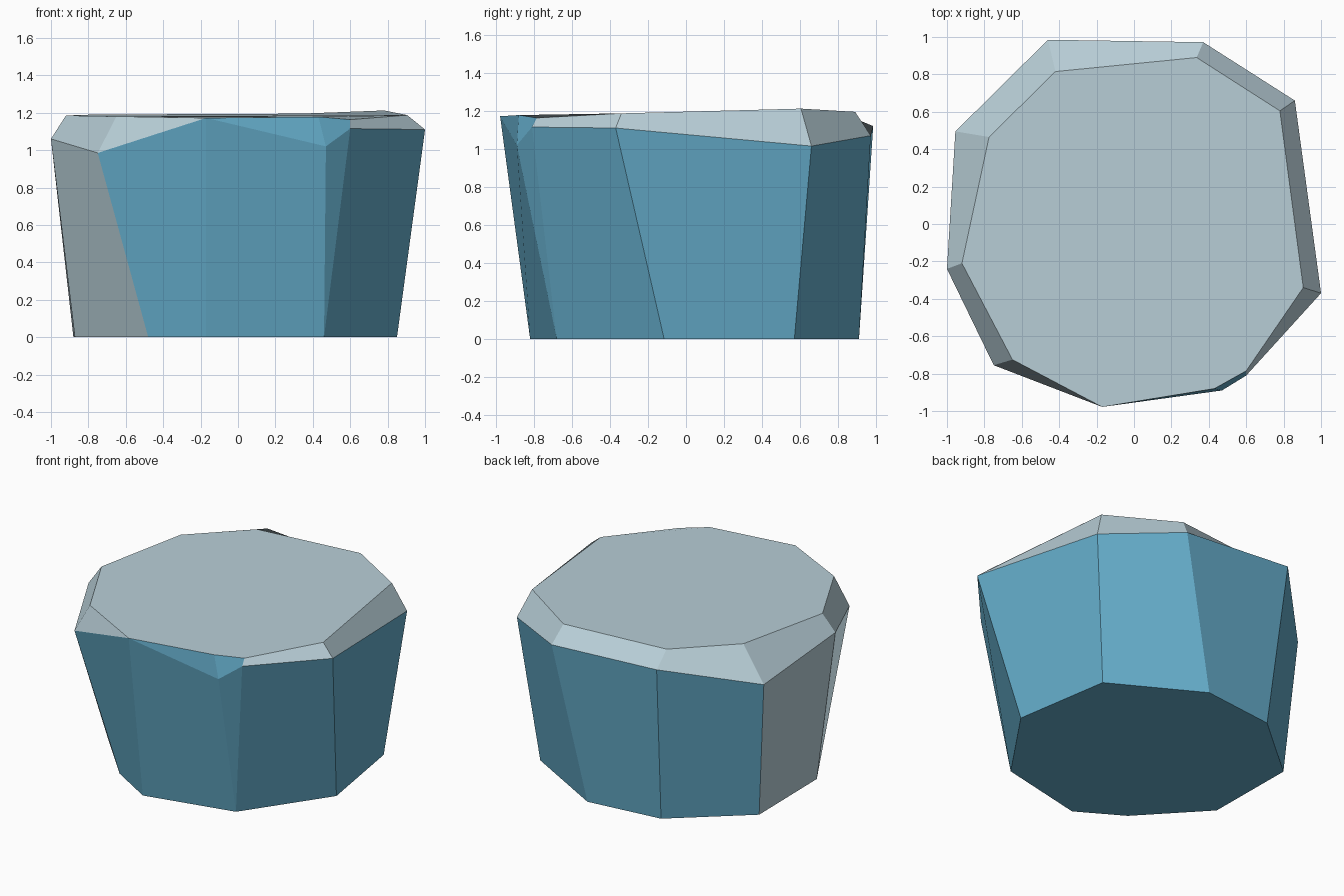
import bpy, bmesh

if "Cube" in bpy.data.objects:
    bpy.data.objects.remove(bpy.data.objects["Cube"])

def material(name, rgb):
    m = bpy.data.materials.new(name)
    m.diffuse_color = (*rgb, 1)
    m.use_nodes = True
    m.node_tree.nodes["Principled BSDF"].inputs["Base Color"].default_value = m.diffuse_color
    return m

# Three irregular rings, counterclockwise from the back: foot (x, y), rim and crown (x, y, z)
foot = [(-.40, .85), (-.88, .44), (-.872, -.215), (-.48, -.635), (-.17, -.82),
        (.46, -.68), (.46, -.68), (.85, -.115), (.74, .57), (.134, .91)]
rim = [(-.46, .985, 1.12), (-.955, .495, .96), (-1, -.24, 1.06), (-.75, -.755, .985),
       (-.17, -.978, 1.172), (.47, -.89, 1.02), (.60, -.81, 1.115), (1, -.37, 1.11),
       (.86, .66, 1.015), (.37, .972, 1.07)]
crown = [(-.42, .815, 1.19), (-.775, .465, 1.19), (-.92, -.21, 1.185), (-.65, -.725, 1.18),
         (-.17, -.978, 1.172), (.43, -.88, 1.178), (.60, -.785, 1.163), (.905, -.34, 1.187),
         (.78, .605, 1.212), (.335, .89, 1.195)]
BLUE, GREY = 0, 1
grey_sides = {1, 2}      # exposed left flank
blue_bevels = {4, 5}     # wall colour reaching the crown at the front

bm = bmesh.new()
b = [bm.verts.new((x, y, 0)) for x, y in foot]
r = [bm.verts.new(p) for p in rim]
t = [bm.verts.new(p) for p in crown]

def face(verts, mat):
    bm.faces.new(verts).material_index = mat

# Side walls and bevel band
for i in range(10):
    j = (i + 1) % 10
    face((b[i], b[j], r[j], r[i]), GREY if i in grey_sides else BLUE)
    face((r[i], r[j], t[j], t[i]), BLUE if i in blue_bevels else GREY)

# Crown and underside
face(t, GREY)
face(b[::-1], BLUE)

# Weld places where the rings touch
bmesh.ops.remove_doubles(bm, verts=bm.verts[:], dist=.001)
bmesh.ops.recalc_face_normals(bm, faces=bm.faces[:])

mesh = bpy.data.meshes.new("rock")
bm.to_mesh(mesh)
bm.free()
mesh.materials.append(material("rock blue", (.13, .42, .60)))
mesh.materials.append(material("pale grey", (.48, .62, .68)))
bpy.context.collection.objects.link(bpy.data.objects.new("rock", mesh))
